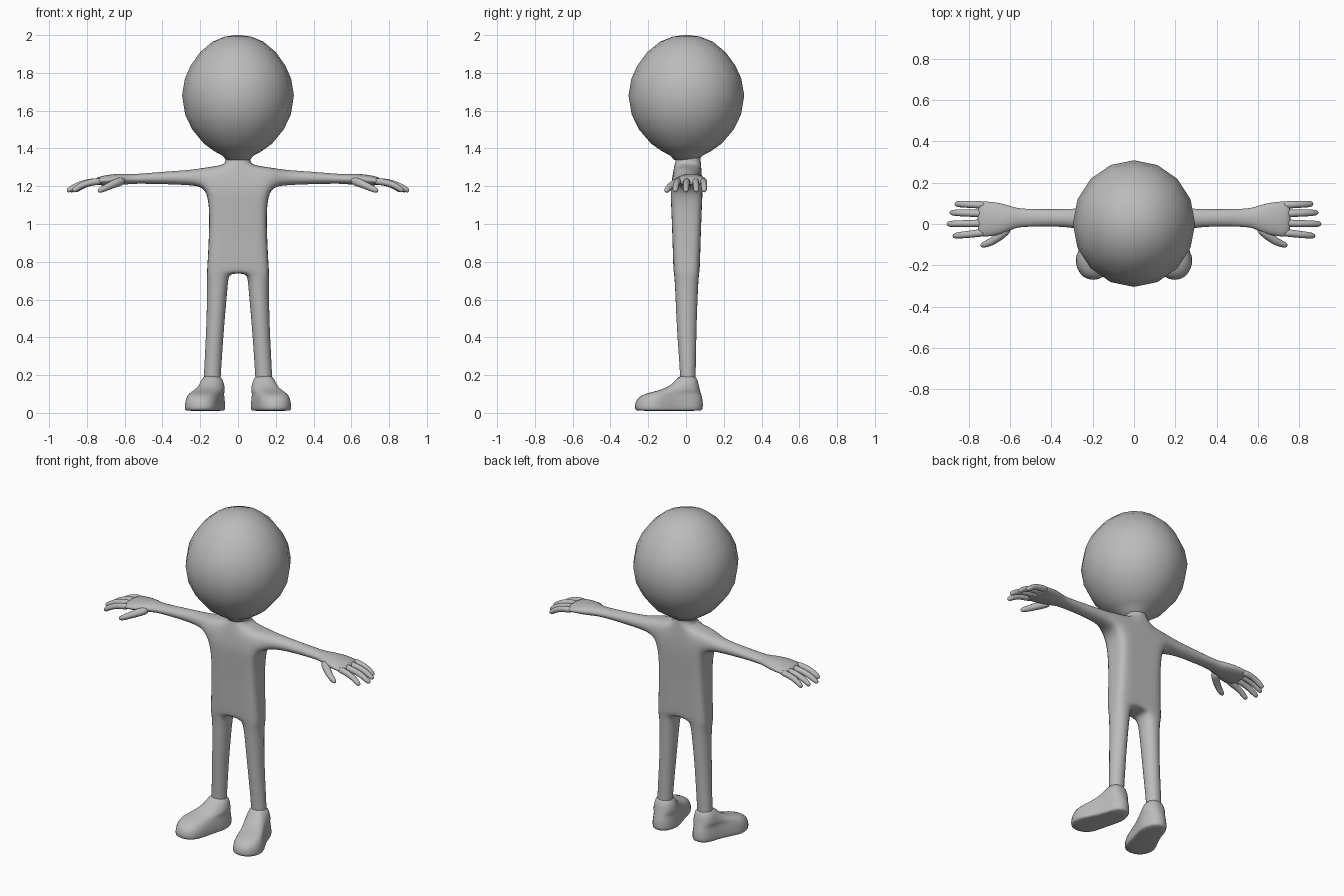
import bpy, bmesh, math
from mathutils import Vector

if "Cube" in bpy.data.objects:
    bpy.data.objects.remove(bpy.data.objects["Cube"])

grey = bpy.data.materials.new("plain grey")
grey.diffuse_color = (0.5, 0.5, 0.5, 1)
grey.use_nodes = True
grey.node_tree.nodes["Principled BSDF"].inputs["Base Color"].default_value = grey.diffuse_color


def finish(name, bm, subdiv=0, mirror=True):
    """Turn a bmesh into a smooth, optionally mirrored object."""
    bmesh.ops.recalc_face_normals(bm, faces=bm.faces)
    me = bpy.data.meshes.new(name)
    bm.to_mesh(me)
    bm.free()
    me.materials.append(grey)
    me.shade_smooth()
    ob = bpy.data.objects.new(name, me)
    bpy.context.collection.objects.link(ob)
    if mirror:
        mod = ob.modifiers.new("mirror", 'MIRROR')
        mod.use_clip = True
    if subdiv:
        mod = ob.modifiers.new("smooth", 'SUBSURF')
        mod.levels = mod.render_levels = subdiv
    return ob


def add(bm, pts):
    return [bm.verts.new(p) for p in pts]


def bridge(bm, a, b, closed=True, skip=()):
    n = len(a)
    for i in range(n if closed else n - 1):
        if i not in skip:
            j = (i + 1) % n
            bm.faces.new((a[i], a[j], b[j], b[i]))


def loft(bm, rings):
    """Closed skin through a list of point rings, capped at both ends."""
    vs = [add(bm, r) for r in rings]
    for a, b in zip(vs, vs[1:]):
        bridge(bm, a, b)
    bm.faces.new(vs[0])
    bm.faces.new(vs[-1])


def polar(degrees, r1, r2):
    return [(r1 * math.cos(math.radians(d)), r2 * math.sin(math.radians(d))) for d in degrees]


# Body: half cage of torso, neck, arm and leg, mirrored and subdivided
bm = bmesh.new()
torso = [  # z, inner x, outer x, front y, back y
    (0.737, 0.05, 0.165, -0.066, 0.072),
    (0.77, 0.05, 0.162, -0.067, 0.073),
    (1.00, 0.06, 0.150, -0.074, 0.080),
    (1.13, 0.07, 0.155, -0.080, 0.086),
    (1.195, 0.07, 0.178, -0.082, 0.088),
    (1.298, 0.07, 0.178, -0.062, 0.080),
]
levels = []
for z, xi, xo, f, b in torso:
    levels.append(add(bm, [(0, f, z), (xi, f, z), (xo, f, z), (xo, (f + b) / 2, z),
                           (xo, b, z), (xi, b, z), (0, b, z)]))
for k, (lo, hi) in enumerate(zip(levels, levels[1:])):
    bridge(bm, lo, hi, closed=False, skip=(2, 3) if k == 4 else ())

# crotch, with the leg lofted from the open ring beside it
low = levels[0]
mid, centre = add(bm, [(0.05, 0, 0.737), (0, 0, 0.737)])
bm.faces.new((low[0], low[1], mid, centre))
bm.faces.new((centre, mid, low[5], low[6]))
ring = [low[1], low[2], low[3], low[4], low[5], mid]
for z, xc, yc, rx, ry in [(0.68, 0.108, 0.003, 0.055, 0.062), (0.45, 0.121, 0.003, 0.047, 0.053),
                          (0.30, 0.130, 0.008, 0.046, 0.046), (0.18, 0.137, 0.010, 0.045, 0.041),
                          (0.10, 0.140, 0.010, 0.045, 0.041)]:
    new = add(bm, [(xc + u, yc + v, z) for u, v in
                   polar((240, 300, 0, 60, 120, 180), rx * 1.18, ry * 1.18)])
    bridge(bm, ring, new)
    ring = new
bm.faces.new(ring)

# shoulder top and neck
top = levels[-1]
for i in (0, 1, 5, 6):
    top[i].co.z += 0.014
mid = add(bm, [(0.072, 0.01, 1.312)])[0]
bm.faces.new((top[1], top[2], top[3], mid))
bm.faces.new((mid, top[3], top[4], top[5]))
ring = [top[0], top[1], mid, top[5], top[6]]
for z, r in [(1.335, 0.072), (1.37, 0.072), (1.42, 0.07)]:
    new = add(bm, [(abs(u) if abs(u) > 1e-4 else 0, 0.012 + v, z)
                   for u, v in polar((-90, -45, 0, 45, 90), r, r)])
    bridge(bm, ring, new, closed=False)
    ring = new

# arm and palm
a, b = levels[4], levels[5]
ring = [a[2], a[3], a[4], b[4], b[3], b[2]]
for x, yc, zc, ry, rz in [(0.25, 0.028, 1.246, 0.048, 0.040), (0.40, 0.030, 1.244, 0.041, 0.033),
                          (0.54, 0.030, 1.239, 0.044, 0.025), (0.58, 0.030, 1.238, 0.051, 0.028),
                          (0.64, 0.025, 1.236, 0.078, 0.031), (0.72, 0.024, 1.230, 0.088, 0.026),
                          (0.76, 0.024, 1.224, 0.086, 0.018)]:
    new = add(bm, [(x, yc + u, zc + v) for u, v in
                   polar((210, 270, 330, 30, 90, 150), ry * 1.18, rz * 1.18)])
    bridge(bm, ring, new)
    ring = new
bm.faces.new(ring)
finish("body", bm, 2)


# Fingers and thumb: tapered tubes with rounded tips
def digit(name, path, radii):
    bm = bmesh.new()
    path = [Vector(p) for p in path]
    rings = []
    for i, (p, r) in enumerate(zip(path, radii)):
        d = path[min(i + 1, len(path) - 1)] - path[max(i - 1, 0)]
        q = d.to_track_quat('X', 'Z')
        rings.append([p + q @ Vector((0, u, v)) for u, v in polar(range(0, 360, 45), r, r)])
    loft(bm, rings)
    finish(name, bm, 1)


for name, y0, y1, tip in [("little_finger", 0.092, 0.097, 0.865), ("ring_finger", 0.050, 0.055, 0.89),
                          ("middle_finger", 0.004, 0.0, 0.905), ("index_finger", -0.040, -0.058, 0.875)]:
    steps = [(0.0, 1.228), (0.45, 1.222), (0.75, 1.203), (0.95, 1.179), (1.0, 1.173)]
    digit(name, [(0.71 + (tip - 0.71) * t, y0 + (y1 - y0) * t, z) for t, z in steps],
          (0.022, 0.019, 0.018, 0.016, 0.008))
digit("thumb", [(0.60, -0.012, 1.232), (0.645, -0.055, 1.218), (0.69, -0.088, 1.197),
                (0.73, -0.102, 1.178), (0.742, -0.105, 1.172)], (0.026, 0.025, 0.020, 0.017, 0.008))

# Shoes: stacked outlines that swing outward towards the toe
bm = bmesh.new()
rings = []
for z, yf, yb, scale in [(0.01, -0.265, 0.085, 0.95), (0.016, -0.274, 0.092, 1.0),
                         (0.045, -0.276, 0.095, 1.0), (0.08, -0.262, 0.090, 0.95),
                         (0.105, -0.215, 0.082, 0.87), (0.118, -0.140, 0.077, 0.92),
                         (0.15, -0.070, 0.068, 0.82), (0.205, -0.036, 0.055, 0.58)]:
    ring = []
    for i in range(16):
        t = math.tau * i / 16
        y = (yf + yb) / 2 - (yb - yf) / 2 * math.cos(t)
        f = min(max(-y / 0.18, 0), 1)
        f = f * f * (3 - 2 * f)
        width = (0.082 + 0.020 * f - 0.045 * f * (1 - f)) * scale
        side = math.copysign(abs(math.sin(t)) ** 0.75, math.sin(t))
        ring.append((0.137 + 0.060 * f + width * side, y, z))
    rings.append(ring)
loft(bm, rings)
finish("shoe", bm, 1)

# Head: large round form narrowing to the neck
bm = bmesh.new()
profile = [(1.34, 0.064), (1.362, 0.082), (1.385, 0.125), (1.425, 0.180), (1.50, 0.242),
           (1.58, 0.280), (1.68, 0.296), (1.77, 0.281), (1.84, 0.250), (1.91, 0.200),
           (1.965, 0.135), (1.992, 0.07), (2.0, 0.012)]
loft(bm, [[(u, v + 0.002, z) for u, v in polar([22.5 * i for i in range(16)], r, r * 1.035)]
          for z, r in profile])
finish("head", bm, 0, mirror=False)
